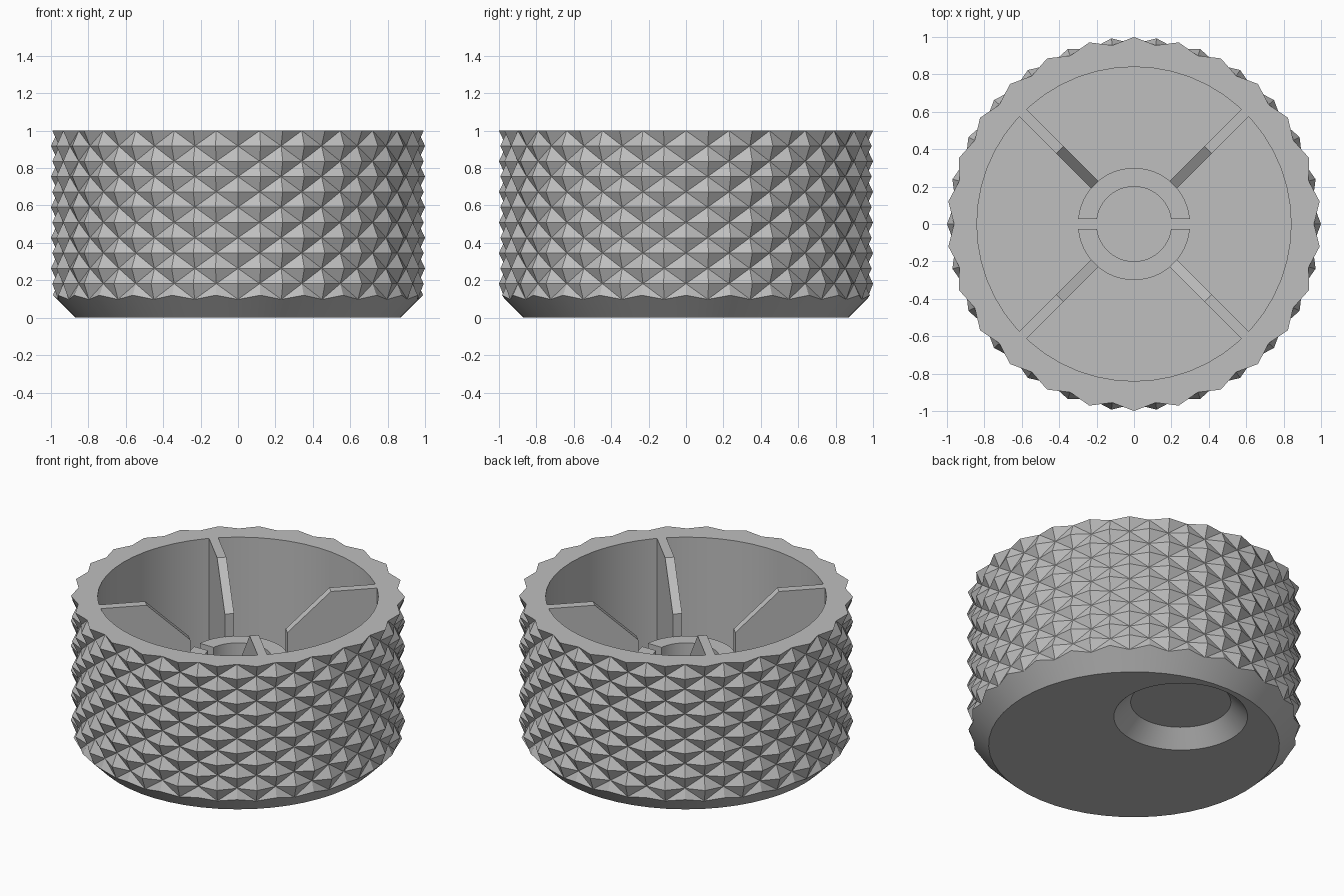
import bpy, bmesh
from math import sin, cos, pi, asin, radians
from mathutils import Matrix, Vector

STEPS = 52                 # half-pitches round the grip (26 studs per row)
ROWS = 11                  # half-pitches up the grip
GRIP_BASE, TOP = 0.10, 1.0
PEAK, VALLEY = 1.0, 0.962
BORE, FLOOR = 0.84, 0.20
HUB_IN, HUB_OUT, HUB_TOP = 0.20, 0.30, 0.60
HALF = 0.028               # half thickness of ribs and hub slot

cube = bpy.data.objects.get("Cube")
if cube:
    bpy.data.objects.remove(cube, do_unlink=True)

grey = bpy.data.materials.new("grey_plastic")
grey.use_nodes = True
colour = (0.52, 0.52, 0.52, 1)
grey.diffuse_color = colour
grey.node_tree.nodes["Principled BSDF"].inputs["Base Color"].default_value = colour


def make_object(name, bm):
    bmesh.ops.recalc_face_normals(bm, faces=bm.faces)
    mesh = bpy.data.meshes.new(name)
    bm.to_mesh(mesh)
    bm.free()
    mesh.materials.append(grey)
    obj = bpy.data.objects.new(name, mesh)
    bpy.context.collection.objects.link(obj)
    return obj


def activate(obj):
    bpy.ops.object.select_all(action="DESELECT")
    obj.select_set(True)
    bpy.context.view_layer.objects.active = obj


def smooth(obj):
    activate(obj)
    bpy.ops.object.shade_smooth_by_angle(angle=radians(18))


def prism(name, points, direction):
    """Extrude a flat outline along a direction."""
    bm = bmesh.new()
    face = bm.faces.new([bm.verts.new(p) for p in points])
    new = bmesh.ops.extrude_face_region(bm, geom=[face])["geom"]
    verts = [v for v in new if isinstance(v, bmesh.types.BMVert)]
    bmesh.ops.translate(bm, verts=verts, vec=direction)
    return make_object(name, bm)


# Cup body: rings from the outer base, up the studded grip, down the bore
bm = bmesh.new()


def ring(shape):
    verts = []
    for j in range(STEPS):
        r, z = shape(j)
        a = 2 * pi * j / STEPS
        verts.append(bm.verts.new((r * cos(a), r * sin(a), z)))
    return verts


def is_peak(j, row):
    return (j + row) % 2 == 0


def grip_ring(row):
    z = GRIP_BASE + (TOP - GRIP_BASE) * row / ROWS
    return ring(lambda j: (PEAK if is_peak(j, row) else VALLEY, z))


def band(low, high):
    for j in range(STEPS):
        k = (j + 1) % STEPS
        bm.faces.new((low[j], low[k], high[k], high[j]))


base = ring(lambda j: (0.87, 0))
# Lowest grip ring is scalloped where the chamfer trims the studs
grip = [ring(lambda j: (0.99, 0.12) if is_peak(j, 0) else (0.968, 0.098))]
grip += [grip_ring(row) for row in range(1, ROWS + 1)]
bore_top = ring(lambda j: (BORE, TOP))
bore_floor = ring(lambda j: (BORE, FLOOR))

bm.faces.new(base)
band(base, grip[0])
for row in range(ROWS):
    low, high = grip[row], grip[row + 1]
    for j in range(STEPS):
        k = (j + 1) % STEPS
        # Each cell is split from valley to valley, giving raised pyramids
        if is_peak(j, row):
            bm.faces.new((low[j], low[k], high[j]))
            bm.faces.new((low[k], high[k], high[j]))
        else:
            bm.faces.new((low[j], low[k], high[k]))
            bm.faces.new((low[j], high[k], high[j]))
band(grip[-1], bore_top)
band(bore_top, bore_floor)
bm.faces.new(bore_floor)
body = make_object("knurled_body", bm)

# Finger dimple sunk into the underside
bm = bmesh.new()
bmesh.ops.create_cone(bm, cap_ends=True, segments=64, radius1=0.45, radius2=0.30,
                      depth=0.15, matrix=Matrix.Translation((0, 0.435, 0.025)))
cutter = make_object("dimple_cutter", bm)
cutter.hide_render = True
cut = body.modifiers.new("dimple", "BOOLEAN")
cut.operation = "DIFFERENCE"
cut.solver = "EXACT"
cut.object = cutter
activate(body)
bpy.ops.object.modifier_apply(modifier=cut.name)
bpy.data.objects.remove(cutter, do_unlink=True)
smooth(body)

# Four ribs joining the wall to the hub
rib_profile = [(BORE, FLOOR), (BORE, TOP), (0.56, TOP), (0.295, 0.75), (0.295, FLOOR)]
for i, name in enumerate(("back_left", "back_right", "front_right", "front_left")):
    rib = prism("rib_" + name, [(r, -HALF, z) for r, z in rib_profile], Vector((0, 2 * HALF, 0)))
    rib.data.transform(Matrix.Rotation(radians(45 + 90 * i), 4, "Z"))

# Hub split into two half sleeves by a slot


def arc(r, n=24):
    start = asin(HALF / r)
    angles = [start + (pi - 2 * start) * i / n for i in range(n + 1)]
    return [(r * cos(a), r * sin(a), FLOOR) for a in angles]


for name, turn in (("back", 0), ("front", pi)):
    outline = arc(HUB_OUT) + arc(HUB_IN)[::-1]
    half = prism("hub_" + name, outline, Vector((0, 0, HUB_TOP - FLOOR)))
    half.data.transform(Matrix.Rotation(turn, 4, "Z"))
    smooth(half)
